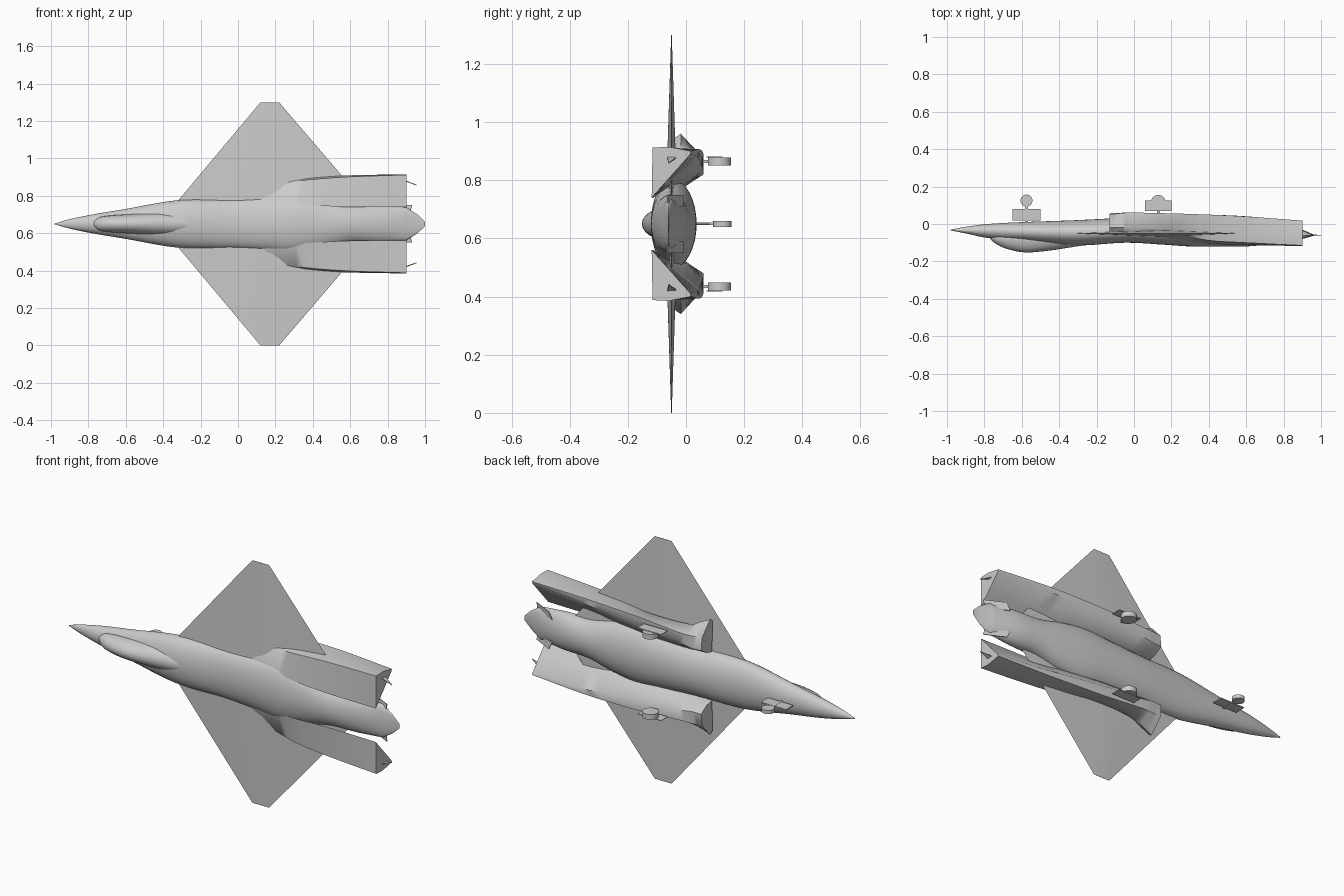
import bpy, bmesh, math
from mathutils import Vector, Matrix

cube = bpy.data.objects.get("Cube")
if cube:
    bpy.data.objects.remove(cube, do_unlink=True)

MID = 0.65  # height of the aircraft's centre plane; it lies on one wing tip

grey = bpy.data.materials.new("light grey")
grey.use_nodes = True
GREY = (0.6, 0.6, 0.6, 1)
grey.diffuse_color = GREY
grey.node_tree.nodes["Principled BSDF"].inputs["Base Color"].default_value = GREY


def finish(name, bm, smooth=None):
    bmesh.ops.recalc_face_normals(bm, faces=bm.faces)
    mesh = bpy.data.meshes.new(name)
    bm.to_mesh(mesh)
    bm.free()
    mesh.materials.append(grey)
    obj = bpy.data.objects.new(name, mesh)
    bpy.context.collection.objects.link(obj)
    if smooth:
        bpy.ops.object.select_all(action="DESELECT")
        obj.select_set(True)
        bpy.context.view_layer.objects.active = obj
        bpy.ops.object.shade_smooth_by_angle(angle=math.radians(smooth))
    return obj


def refine(rows, steps):
    """Catmull-Rom interpolation between rows of numbers."""
    out = []
    for i in range(len(rows) - 1):
        quad = [rows[max(i - 1, 0)], rows[i], rows[i + 1], rows[min(i + 2, len(rows) - 1)]]
        for k in range(steps):
            t = k / steps
            out.append([b + 0.5 * t * (c - a + t * (2*a - 5*b + 4*c - d + t * (3*(b - c) + d - a)))
                        for a, b, c, d in zip(*quad)])
    return out + [list(rows[-1])]


def loft(name, rings, smooth=40):
    bm = bmesh.new()
    loops = [[bm.verts.new(p) for p in ring] for ring in rings]
    n = len(loops[0])
    for a, b in zip(loops, loops[1:]):
        for i in range(n):
            j = (i + 1) % n
            bm.faces.new((a[i], a[j], b[j], b[i]))
    bm.faces.new(loops[0])
    bm.faces.new(loops[-1])
    return finish(name, bm, smooth)


def oval(row, n=32):
    """Body section from x, half width, top y, widest y and belly y."""
    x, w, top, mid, low = row
    ring = []
    for i in range(n):
        a = 2 * math.pi * i / n
        s, c = math.sin(a), math.cos(a)
        reach = (low - mid) if s > 0 else (mid - top)
        ring.append((x, mid + reach * s, MID + w * c))
    return ring


def box(name, x, y, z):
    bm = bmesh.new()
    bmesh.ops.create_cube(bm, size=1)
    for v in bm.verts:
        v.co = [(r[0] + r[1]) / 2 + c * (r[1] - r[0]) for r, c in zip((x, y, z), v.co)]
    return finish(name, bm)


def wheel(name, x, y, z, radius, width):
    bm = bmesh.new()
    bmesh.ops.create_cone(bm, cap_ends=True, segments=24, radius1=radius, radius2=radius,
                          depth=width, matrix=Matrix.Translation((x, y, z)))
    return finish(name, bm, 40)


def plate(name, outline, thickness):
    """Thin flat plate swept along its own normal."""
    pts = [Vector(p) for p in outline]
    normal = (pts[1] - pts[0]).cross(pts[2] - pts[0]).normalized() * thickness / 2
    return loft(name, [[p - normal for p in pts], [p + normal for p in pts]], None)


# Fuselage
body = [(-0.98, 0.002, -0.034, -0.032, -0.03), (-0.9, 0.025, -0.05, -0.035, -0.015),
        (-0.78, 0.05, -0.075, -0.035, 0.0), (-0.6, 0.08, -0.09, -0.04, 0.01),
        (-0.32, 0.127, -0.115, -0.045, 0.02), (-0.05, 0.13, -0.1, -0.045, 0.033),
        (0.15, 0.142, -0.11, -0.045, 0.036), (0.3, 0.155, -0.12, -0.05, 0.036),
        (0.45, 0.135, -0.12, -0.05, 0.03), (0.6, 0.103, -0.12, -0.055, 0.02),
        (0.75, 0.1, -0.105, -0.055, 0.005), (0.9, 0.088, -0.08, -0.058, -0.03)]
rings = [oval(r) for r in refine(body, 5)]
# Flattened tail
rings += [oval((0.96, 0.05, -0.063, -0.06, -0.056)), oval((1.0, 0.012, -0.061, -0.06, -0.059))]
loft("fuselage", rings)

# Canopy
canopy = [(-0.77, 0.012, -0.08, -0.07, -0.06), (-0.74, 0.035, -0.105, -0.07, -0.06),
          (-0.68, 0.045, -0.133, -0.07, -0.06), (-0.58, 0.052, -0.152, -0.07, -0.06),
          (-0.45, 0.058, -0.142, -0.07, -0.06), (-0.34, 0.055, -0.125, -0.07, -0.06),
          (-0.2, 0.035, -0.105, -0.07, -0.06)]
loft("canopy", [oval(r, 24) for r in refine(canopy, 4)])

# Engine pod sections: x, then pairs of distance from centre and y
pod = [(-0.13, .13, -.035, .295, -.04, .31, -.018, .235, .05, .17, .057, .14, .01),
       (-0.07, .13, -.04, .265, -.042, .28, -.018, .235, .058, .17, .06, .135, .005),
       (0.0, .12, -.05, .235, -.045, .25, -.02, .235, .061, .18, .06, .13, 0),
       (0.22, .11, -.085, .22, -.055, .24, -.03, .25, .056, .195, .056, .13, -.01),
       (0.4, .1, -.105, .238, -.088, .25, -.04, .255, .05, .21, .05, .135, -.03),
       (0.6, .09, -.112, .252, -.1, .26, -.045, .257, .04, .23, .041, .145, -.055),
       (0.9, .09, -.118, .262, -.115, .265, -.06, .25, .018, .238, .014, .155, -.06)]

for side, sign in (("left", 1), ("right", -1)):
    def at(x, y, out):
        return (x, y, MID + sign * out)

    # Diamond wing, tapering in thickness to the tip
    def section(lead, trail, out, half):
        mid = (lead + trail) / 2
        return [at(lead, -0.05, out), at(mid, -0.05 - half, out),
                at(trail, -0.05, out), at(mid, -0.05 + half, out)]
    loft(side + "_wing", [section(-0.39, 0.73, 0.05, 0.02), section(-0.32, 0.67, 0.125, 0.018),
                          section(0.12, 0.22, 0.65, 0.001)], 30)

    # Engine pod with intake
    pods = []
    for row in refine(pod, 4):
        pods.append([at(row[0], row[i + 1], row[i]) for i in range(1, len(row), 2)])
    loft(side + "_engine_pod", pods, 50)

    # Pod tail tab and tail strake
    plate(side + "_pod_tab", [at(0.89, -0.03, 0.23), at(0.89, -0.065, 0.232),
                              at(0.955, -0.06, 0.208)], 0.004)
    plate(side + "_tail_strake", [at(0.8, -0.01, 0.06), at(0.92, -0.06, 0.06),
                                  at(0.93, -0.065, 0.1), at(0.82, -0.01, 0.1)], 0.004)

    # Main gear
    z = MID + sign * 0.215
    wheel(side + "_main_wheel", 0.13, 0.115, z, 0.04, 0.028)
    box(side + "_main_gear_strut", (0.122, 0.138), (0.04, 0.1), (z - 0.005, z + 0.005))
    cover = z + sign * 0.0155
    box(side + "_main_gear_cover", (0.06, 0.2), (0.07, 0.125), (cover - 0.0015, cover + 0.0015))

# Nose gear
wheel("nose_wheel", -0.575, 0.125, MID, 0.032, 0.02)
box("nose_gear_strut", (-0.582, -0.568), (0.0, 0.12), (MID - 0.004, MID + 0.004))
box("nose_gear_door", (-0.65, -0.5), (0.02, 0.08), (MID - 0.003, MID + 0.003))
